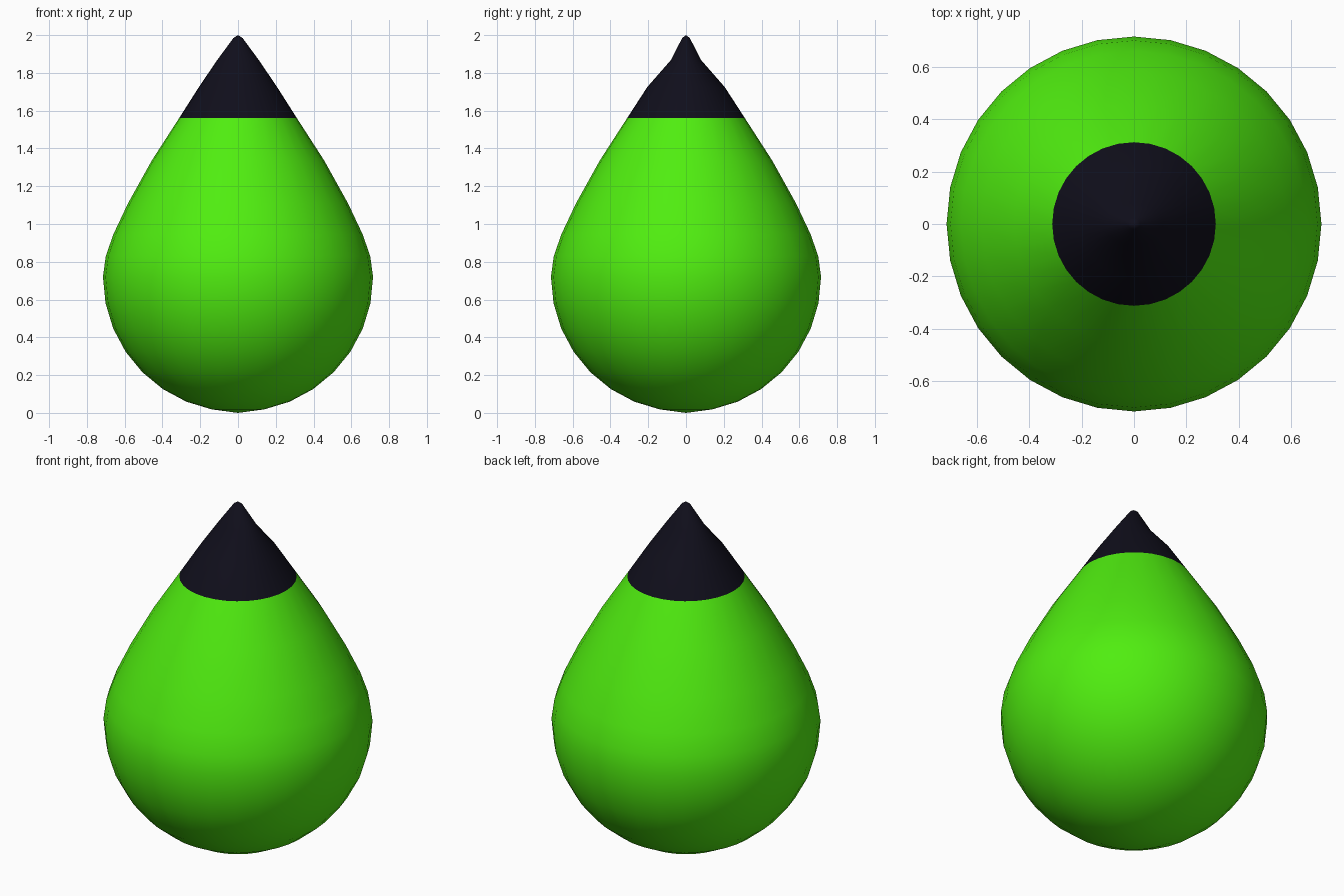
import bpy, bmesh
from math import sin, cos, pi

if "Cube" in bpy.data.objects:
    bpy.data.objects.remove(bpy.data.objects["Cube"])

SIDES = 32
R = 0.715


def material(name, color):
    m = bpy.data.materials.new(name)
    m.diffuse_color = color
    m.use_nodes = True
    m.node_tree.nodes["Principled BSDF"].inputs["Base Color"].default_value = m.diffuse_color
    return m


# Profile rings (x radius, y radius, z): hemisphere below, tapered drop above
rings = [(R * sin(i * pi / 16), R * sin(i * pi / 16), 0.72 - R * cos(i * pi / 16))
         for i in range(1, 9)]
rings += [(r, r, z) for r, z in
          [(0.70, 0.83), (0.66, 0.945), (0.582, 1.11), (0.457, 1.335), (0.312, 1.56)]]
tip_rings = [rings[-1], (0.207, 0.205, 1.725), (0.11, 0.08, 1.868), (0.024, 0.02, 1.985)]


def lathe(name, profile, pole_z, pole_first, mat):
    bm = bmesh.new()
    loops = [[bm.verts.new((rx * cos(2 * pi * k / SIDES), ry * sin(2 * pi * k / SIDES), z))
              for k in range(SIDES)] for rx, ry, z in profile]
    for a, b in zip(loops, loops[1:]):
        for k in range(SIDES):
            n = (k + 1) % SIDES
            bm.faces.new((a[k], a[n], b[n], b[k]))
    pole = bm.verts.new((0, 0, pole_z))
    end = loops[0] if pole_first else loops[-1]
    for k in range(SIDES):
        n = (k + 1) % SIDES
        bm.faces.new((end[n], end[k], pole) if pole_first else (end[k], end[n], pole))
    for f in bm.faces:
        f.smooth = True
    mesh = bpy.data.meshes.new(name)
    bm.to_mesh(mesh)
    bm.free()
    mesh.materials.append(mat)
    obj = bpy.data.objects.new(name, mesh)
    bpy.context.collection.objects.link(obj)
    return obj


# Green drop body
lathe("drop_body", rings, 0.0, True, material("green", (0.08, 0.85, 0.005, 1)))
# Dark pointed cap, slightly pinched front to back
lathe("drop_tip", tip_rings, 2.0, False, material("dark", (0.005, 0.0045, 0.011, 1)))
